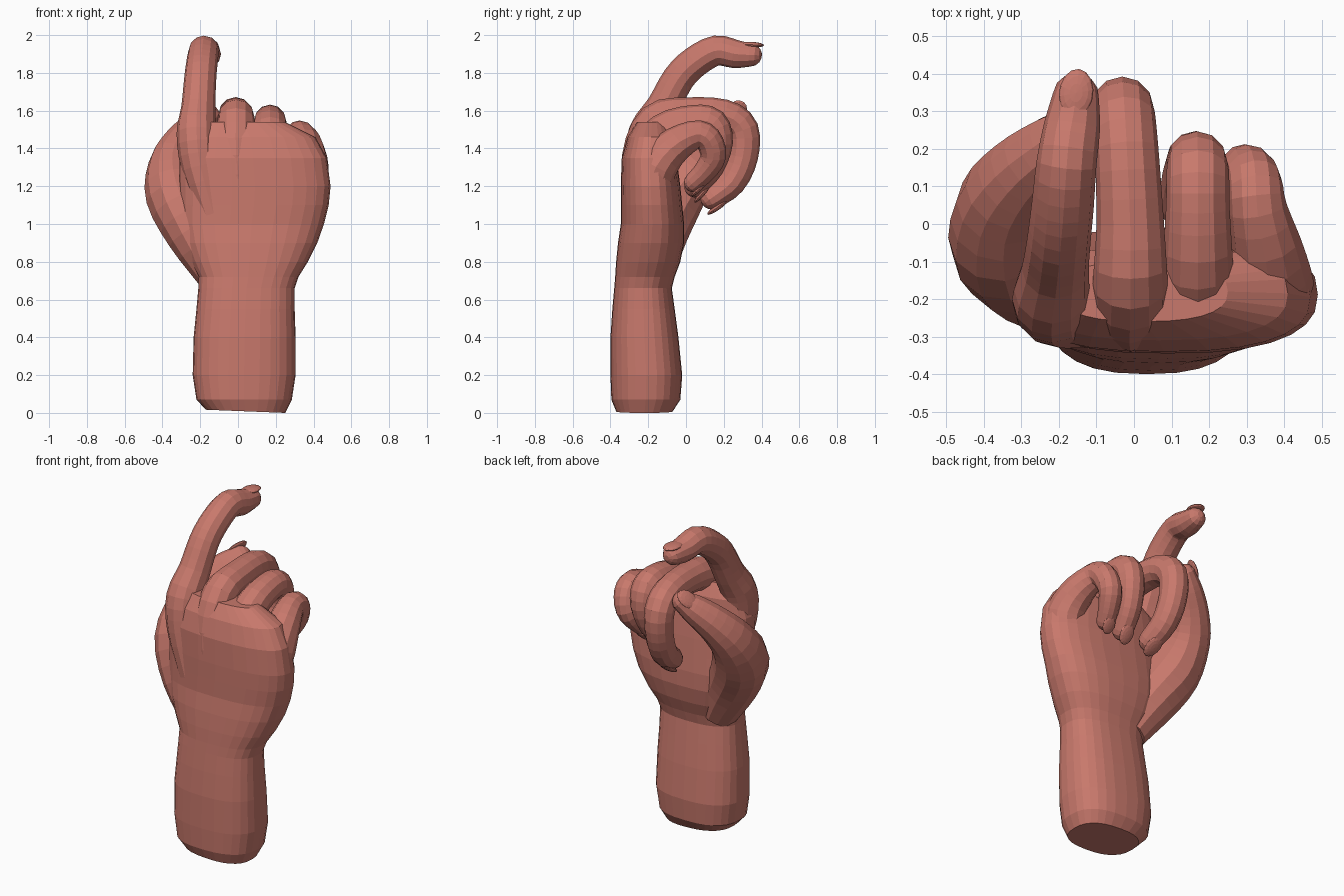
import bpy, bmesh, math
from mathutils import Vector, Matrix

cube = bpy.data.objects.get("Cube")
if cube:
    bpy.data.objects.remove(cube, do_unlink=True)

skin = bpy.data.materials.new("warm_skin")
skin.use_nodes = True
skin.diffuse_color = (0.58, 0.19, 0.15, 1)
skin.node_tree.nodes["Principled BSDF"].inputs["Base Color"].default_value = (0.58, 0.19, 0.15, 1)


def finish(name, bm):
    bmesh.ops.recalc_face_normals(bm, faces=bm.faces)
    mesh = bpy.data.meshes.new(name)
    bm.to_mesh(mesh)
    bm.free()
    mesh.materials.append(skin)
    obj = bpy.data.objects.new(name, mesh)
    bpy.context.collection.objects.link(obj)
    return obj


def loft(name, rings):
    """Bridge equal rings of points and cap both ends."""
    bm = bmesh.new()
    loops = [[bm.verts.new(p) for p in ring] for ring in rings]
    n = len(loops[0])
    for a, b in zip(loops, loops[1:]):
        for i in range(n):
            j = (i + 1) % n
            bm.faces.new((a[i], a[j], b[j], b[i]))
    bm.faces.new(loops[0])
    bm.faces.new(loops[-1])
    return finish(name, bm)


def oval(z, x0, x1, y0, y1, n=28, power=2.5):
    """Squarish oval cross-section filling the given bounds."""
    def bend(v):
        return math.copysign(abs(v) ** (2 / power), v)
    ring = []
    for i in range(n):
        a = math.tau * i / n
        ring.append(Vector(((x0 + x1) / 2 + (x1 - x0) / 2 * bend(math.cos(a)),
                            (y0 + y1) / 2 + (y1 - y0) / 2 * bend(math.sin(a)), z)))
    return ring


def smooth_path(points, steps=3):
    """Catmull-Rom path through (x, y, z, radius) points."""
    pts = [Vector(p) for p in points]
    pts = [2 * pts[0] - pts[1]] + pts + [2 * pts[-1] - pts[-2]]
    path = []
    for a, b, c, d in zip(pts, pts[1:], pts[2:], pts[3:]):
        for k in range(steps):
            t = k / steps
            path.append(0.5 * (2 * b + (c - a) * t + (2 * a - 5 * b + 4 * c - d) * t ** 2
                               + (3 * b - a - 3 * c + d) * t ** 3))
    return path + [pts[-2]]


def digit(name, points, nail_normal=None, sides=12):
    """Rounded finger along a path, with a thin nail on its tip."""
    path = smooth_path(points)
    centres = [p.to_3d() for p in path]
    radii = [p.w for p in path]
    tangent = (centres[-1] - centres[-2]).normalized()
    tip, r = centres[-1].copy(), radii[-1]
    for a in (0.5, 0.95, 1.3):
        centres.append(tip + tangent * r * math.sin(a))
        radii.append(r * math.cos(a))
    rings = []
    for i, c in enumerate(centres):
        t = (centres[min(i + 1, len(centres) - 1)] - centres[max(i - 1, 0)]).normalized()
        side = (Vector((1, 0, 0)) - t * t.x).normalized()
        up = side.cross(t)
        rings.append([c + radii[i] * (side * math.cos(math.tau * k / sides)
                                      + up * math.sin(math.tau * k / sides))
                      for k in range(sides)])
    loft(name, rings)

    normal = Vector(nail_normal) if nail_normal else Vector((1, 0, 0)).cross(tangent)
    normal = (normal - tangent * normal.dot(tangent)).normalized()
    across = tangent.cross(normal)
    frame = Matrix((across, tangent, normal)).transposed().to_4x4()
    bm = bmesh.new()
    bmesh.ops.create_uvsphere(bm, u_segments=14, v_segments=8, radius=1)
    size = Matrix.Diagonal((r * 0.74, r * 1.05, r * 0.24, 1))
    place = Matrix.Translation(tip + normal * r * 0.88 + tangent * r * 0.1)
    bmesh.ops.transform(bm, matrix=place @ frame @ size, verts=bm.verts)
    finish(name + "_nail", bm)


# Forearm, wrist and palm in one loft
sections = [(0.02, -0.17, 0.25, -0.37, -0.07), (0.07, -0.22, 0.285, -0.395, -0.03),
            (0.2, -0.24, 0.305, -0.4, -0.02), (0.4, -0.235, 0.305, -0.4, -0.04),
            (0.55, -0.22, 0.3, -0.39, -0.06), (0.66, -0.21, 0.3, -0.38, -0.075),
            (0.72, -0.21, 0.32, -0.375, -0.06), (0.8, -0.25, 0.37, -0.37, -0.03),
            (0.9, -0.29, 0.42, -0.36, -0.01), (1.0, -0.31, 0.455, -0.345, -0.01),
            (1.1, -0.31, 0.48, -0.345, -0.02), (1.2, -0.31, 0.49, -0.345, -0.03),
            (1.35, -0.31, 0.47, -0.34, -0.05), (1.46, -0.28, 0.41, -0.31, -0.06),
            (1.54, -0.2, 0.25, -0.26, -0.1)]
rings = [oval(*s) for s in sections]
for p in rings[0]:
    p.z -= 0.04 * p.x + 0.01
loft("forearm_and_palm", rings)

# Fingers start under the back of the hand, as tendon ridges
digit("index_finger", [(-0.13, -0.25, 1.05, 0.08), (-0.2, -0.23, 1.3, 0.1),
                       (-0.22, -0.2, 1.48, 0.105), (-0.21, -0.12, 1.62, 0.09),
                       (-0.2, -0.04, 1.77, 0.085), (-0.19, 0.05, 1.86, 0.083),
                       (-0.18, 0.16, 1.918, 0.08), (-0.165, 0.26, 1.9, 0.075),
                       (-0.155, 0.34, 1.895, 0.062)])
digit("middle_finger", [(0.02, -0.25, 1.05, 0.08), (-0.01, -0.24, 1.35, 0.1),
                        (-0.01, -0.16, 1.54, 0.1), (-0.01, 0, 1.58, 0.09),
                        (-0.02, 0.2, 1.575, 0.085), (-0.03, 0.3, 1.5, 0.085),
                        (-0.03, 0.3, 1.35, 0.08), (-0.02, 0.24, 1.22, 0.075),
                        (0, 0.14, 1.14, 0.065)])
digit("ring_finger", [(0.13, -0.24, 1.05, 0.08), (0.17, -0.22, 1.34, 0.1),
                      (0.17, -0.12, 1.49, 0.095), (0.17, 0.04, 1.545, 0.085),
                      (0.17, 0.14, 1.53, 0.083), (0.165, 0.17, 1.43, 0.078),
                      (0.145, 0.13, 1.3, 0.07), (0.125, 0.05, 1.2, 0.06)])
digit("little_finger", [(0.28, -0.2, 1, 0.09), (0.36, -0.18, 1.25, 0.115),
                        (0.36, -0.09, 1.39, 0.1), (0.33, 0.04, 1.47, 0.078),
                        (0.32, 0.115, 1.45, 0.073), (0.295, 0.145, 1.36, 0.068),
                        (0.265, 0.1, 1.28, 0.06), (0.24, 0.04, 1.22, 0.052)])
digit("thumb", [(-0.1, -0.18, 0.72, 0.11), (-0.23, -0.14, 0.95, 0.15),
                (-0.33, -0.06, 1.15, 0.16), (-0.345, 0.05, 1.31, 0.13),
                (-0.29, 0.14, 1.43, 0.105), (-0.21, 0.21, 1.52, 0.085),
                (-0.16, 0.25, 1.57, 0.065)], nail_normal=(-0.5, 0.4, 0.6))
